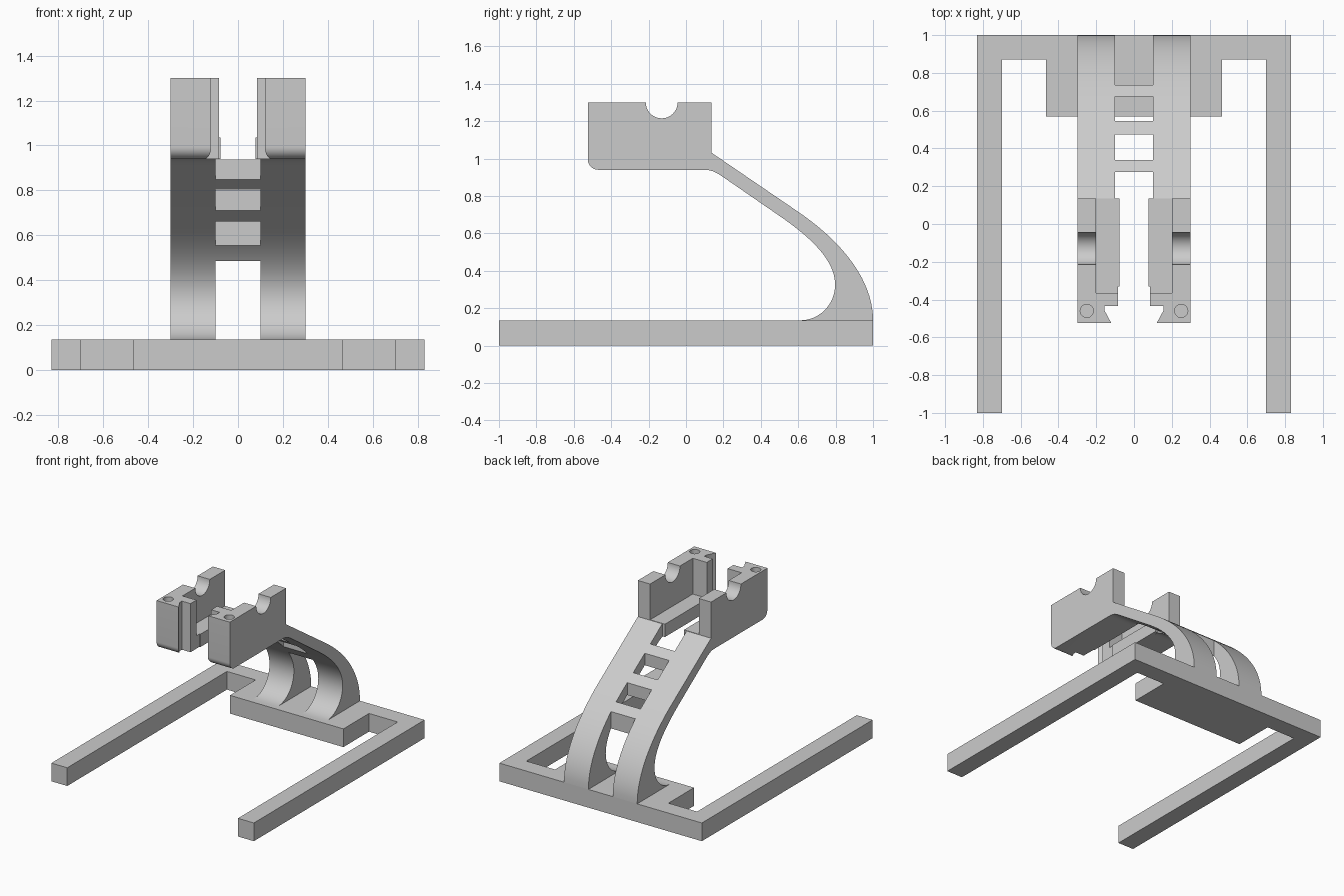
import bpy, bmesh, math
from mathutils import Vector

if "Cube" in bpy.data.objects:
    bpy.data.objects.remove(bpy.data.objects["Cube"], do_unlink=True)

grey = bpy.data.materials.new("plain_grey")
grey.use_nodes = True
colour = (0.6, 0.6, 0.6, 1)
grey.diffuse_color = colour
grey.node_tree.nodes["Principled BSDF"].inputs["Base Color"].default_value = colour


def prism(name, outline, low, high, axis="z"):
    """Extrude an outline: (x, y) along z, or (y, z) along x."""
    bm = bmesh.new()
    place = (lambda p: (p[0], p[1], low)) if axis == "z" else (lambda p: (low, p[0], p[1]))
    face = bm.faces.new([bm.verts.new(place(p)) for p in outline])
    moved = bmesh.ops.extrude_face_region(bm, geom=[face])["geom"]
    step = Vector((0, 0, high - low)) if axis == "z" else Vector((high - low, 0, 0))
    bmesh.ops.translate(bm, vec=step, verts=[g for g in moved if isinstance(g, bmesh.types.BMVert)])
    bmesh.ops.recalc_face_normals(bm, faces=bm.faces)
    mesh = bpy.data.meshes.new(name)
    bm.to_mesh(mesh)
    bm.free()
    mesh.materials.append(grey)
    ob = bpy.data.objects.new(name, mesh)
    bpy.context.collection.objects.link(ob)
    return ob


def rect(x0, x1, y0, y1):
    return [(x0, y0), (x1, y0), (x1, y1), (x0, y1)]


def arc(cx, cy, r, start, end, n):
    angles = [math.radians(start + (end - start) * i / n) for i in range(n + 1)]
    return [(cx + r * math.cos(a), cy + r * math.sin(a)) for a in angles]


def bezier(a, b, c, d, n=20):
    pts = [Vector(p) for p in (a, b, c, d)]
    out = []
    for i in range(n + 1):
        t = i / n
        s = 1 - t
        out.append(tuple(pts[0] * s**3 + pts[1] * 3 * s * s * t + pts[2] * 3 * s * t * t + pts[3] * t**3))
    return out


def activate(ob):
    bpy.ops.object.select_all(action="DESELECT")
    ob.select_set(True)
    bpy.context.view_layer.objects.active = ob


def boolean(ob, tool, operation):
    mod = ob.modifiers.new("cut", "BOOLEAN")
    mod.operation, mod.solver, mod.object = operation, "EXACT", tool
    activate(ob)
    bpy.ops.object.modifier_apply(modifier=mod.name)
    bpy.data.objects.remove(tool, do_unlink=True)


def finish(ob, mirrored=False):
    activate(ob)
    bpy.ops.object.shade_smooth_by_angle(angle=math.radians(30))
    if mirrored:
        ob.modifiers.new("mirror", "MIRROR").use_mirror_merge = False


# Base: rear bar with two long legs and a wider middle foot
THICK = 0.135
half = [(0.465, 0.57), (0.465, 0.87), (0.70, 0.87), (0.70, -1), (0.83, -1), (0.83, 1)]
base = prism("base_frame", half + [(-x, y) for x, y in reversed(half)], 0, THICK)
finish(base)

# Curved arm: two side strips with rungs between them
outer = [(0.135, 1.032)] + bezier((0.60, 0.715), (0.82, 0.565), (1, 0.36), (1, THICK))
foot = bezier((0.61, THICK), (0.715, THICK), (0.797, 0.22), (0.797, 0.326))
inner = bezier((0.797, 0.326), (0.797, 0.45), (0.68, 0.57), (0.50, 0.693))
neck = bezier((0.19, 0.907), (0.14, 0.94), (0.12, 0.94), (0.08, 0.94), 8)
arm_profile = outer + foot + inner[1:] + neck + [(0.135, 0.94)]

arm = prism("arm_strip", arm_profile, 0.10, 0.30, "x")
finish(arm, True)

for i, (y0, y1) in enumerate([(0.675, 0.735), (0.475, 0.545), (0.275, 0.34)]):
    rung = prism("arm_rung_%d" % (i + 1), arm_profile, -0.10, 0.10, "x")
    boolean(rung, prism("rung_limit", rect(-0.2, 0.2, y0, y1), 0.4, 1.2), "INTERSECT")
    finish(rung)

# Head: side cheek with grooved front post, inner ledge and round cradle
FLOOR, TOP = 0.94, 1.30
plan = [(0.30, 0.135), (0.078, 0.135), (0.078, -0.33), (0.085, -0.33), (0.085, -0.435),
        (0.155, -0.435), (0.155, -0.46), (0.12, -0.525), (0.30, -0.525)]
head = prism("head_cheek", plan, FLOOR, TOP)
side = ([(0.2, TOP + 0.1), (0.2, FLOOR - 0.001), (0.135, FLOOR)]
        + arc(-0.47, FLOOR + 0.055, 0.055, 270, 180, 10)
        + [(-0.525, TOP + 0.1), (-0.215, TOP + 0.1)]
        + arc(-0.13, TOP, 0.085, 180, 360, 24) + [(-0.045, TOP + 0.1)])
boolean(head, prism("side_shape", side, 0, 0.4, "x"), "INTERSECT")
boolean(head, prism("pocket", rect(0, 0.20, -0.365, 0.3), 1.035, TOP + 0.2), "DIFFERENCE")
hole = arc(0.25, -0.46, 0.035, 0, 345, 23)
boolean(head, prism("screw_hole", hole, TOP - 0.2, TOP + 0.1), "DIFFERENCE")
finish(head, True)
